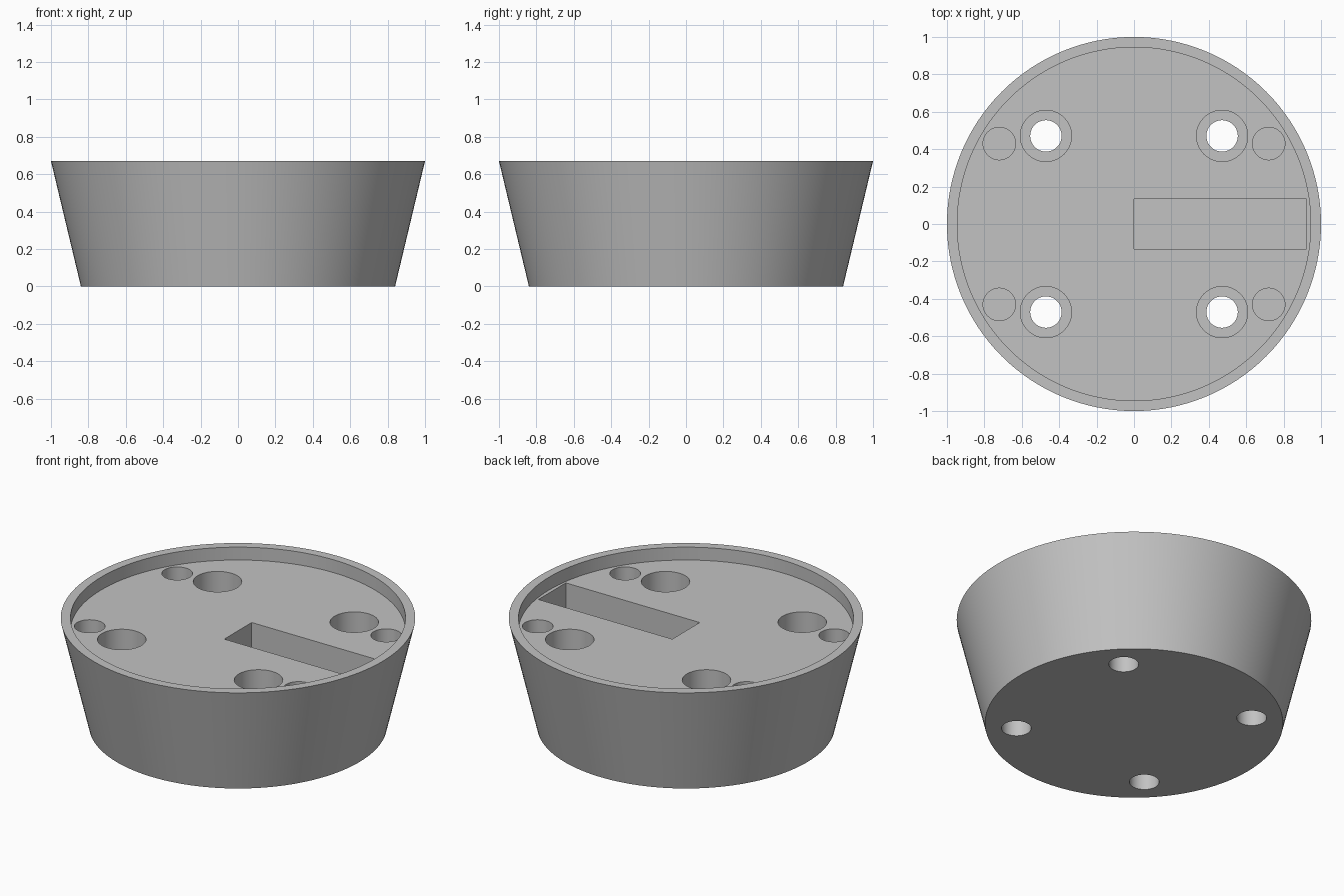
import bpy
import bmesh
from math import radians, pi, cos, sin

# Remove the default cube
cube = bpy.data.objects.get("Cube")
if cube:
    bpy.data.objects.remove(cube, do_unlink=True)

HEIGHT = 0.67
FLOOR = 0.59          # recessed top face
POCKET = 0.43         # bottom of the slot and the blind holes
LEDGE = 0.25          # shoulder inside the stepped screw holes
ABOVE = 0.8           # cutters end above the rim
BELOW = -0.1

grey = bpy.data.materials.new("plain_grey")
grey.use_nodes = True
colour = (0.54, 0.54, 0.54, 1)
grey.diffuse_color = colour
grey.node_tree.nodes["Principled BSDF"].inputs["Base Color"].default_value = colour


def new_object(name, bm):
    bmesh.ops.recalc_face_normals(bm, faces=bm.faces)
    mesh = bpy.data.meshes.new(name)
    bm.to_mesh(mesh)
    bm.free()
    mesh.materials.append(grey)
    obj = bpy.data.objects.new(name, mesh)
    bpy.context.collection.objects.link(obj)
    return obj


def turned(name, profile, sides, centre=(0, 0)):
    """Solid of revolution from (radius, z) points, capped at both ends."""
    bm = bmesh.new()
    rings = []
    for r, z in profile:
        angles = [2 * pi * i / sides for i in range(sides)]
        rings.append([bm.verts.new((centre[0] + r * cos(a), centre[1] + r * sin(a), z))
                      for a in angles])
    for low, high in zip(rings, rings[1:]):
        for i in range(sides):
            j = (i + 1) % sides
            bm.faces.new((low[i], low[j], high[j], high[i]))
    bm.faces.new(rings[0])
    bm.faces.new(rings[-1])
    return new_object(name, bm)


def box(name, low, high):
    bm = bmesh.new()
    bmesh.ops.create_cube(bm, size=1)
    for v in bm.verts:
        v.co = [(a + b) / 2 + c * (b - a) for a, b, c in zip(low, high, v.co)]
    return new_object(name, bm)


# Tapered body with a raised rim around a recessed face
body = turned("tapered_base", [(0.84, 0), (1, HEIGHT), (0.945, HEIGHT), (0.945, FLOOR)], 128)

# Slot, four stepped screw holes and four blind holes
cutters = [box("slot_cutter", (0, -0.135, POCKET), (0.922, 0.135, ABOVE))]
for sx in (-1, 1):
    for sy in (-1, 1):
        cutters.append(turned("screw_hole_cutter",
                              [(0.084, BELOW), (0.084, LEDGE), (0.137, LEDGE), (0.137, ABOVE)],
                              48, (sx * 0.471, sy * 0.471)))
        cutters.append(turned("blind_hole_cutter", [(0.087, POCKET), (0.087, ABOVE)],
                              40, (sx * 0.72, sy * 0.43)))

bpy.ops.object.select_all(action='DESELECT')
body.select_set(True)
bpy.context.view_layer.objects.active = body
for cutter in cutters:
    cutter.hide_render = True
    cut = body.modifiers.new("cut", 'BOOLEAN')
    cut.operation = 'DIFFERENCE'
    cut.solver = 'EXACT'
    cut.object = cutter
    bpy.ops.object.modifier_apply(modifier=cut.name)
for cutter in cutters:
    bpy.data.objects.remove(cutter, do_unlink=True)

# Smooth round walls, sharp rims
bpy.ops.object.shade_smooth_by_angle(angle=radians(30))
